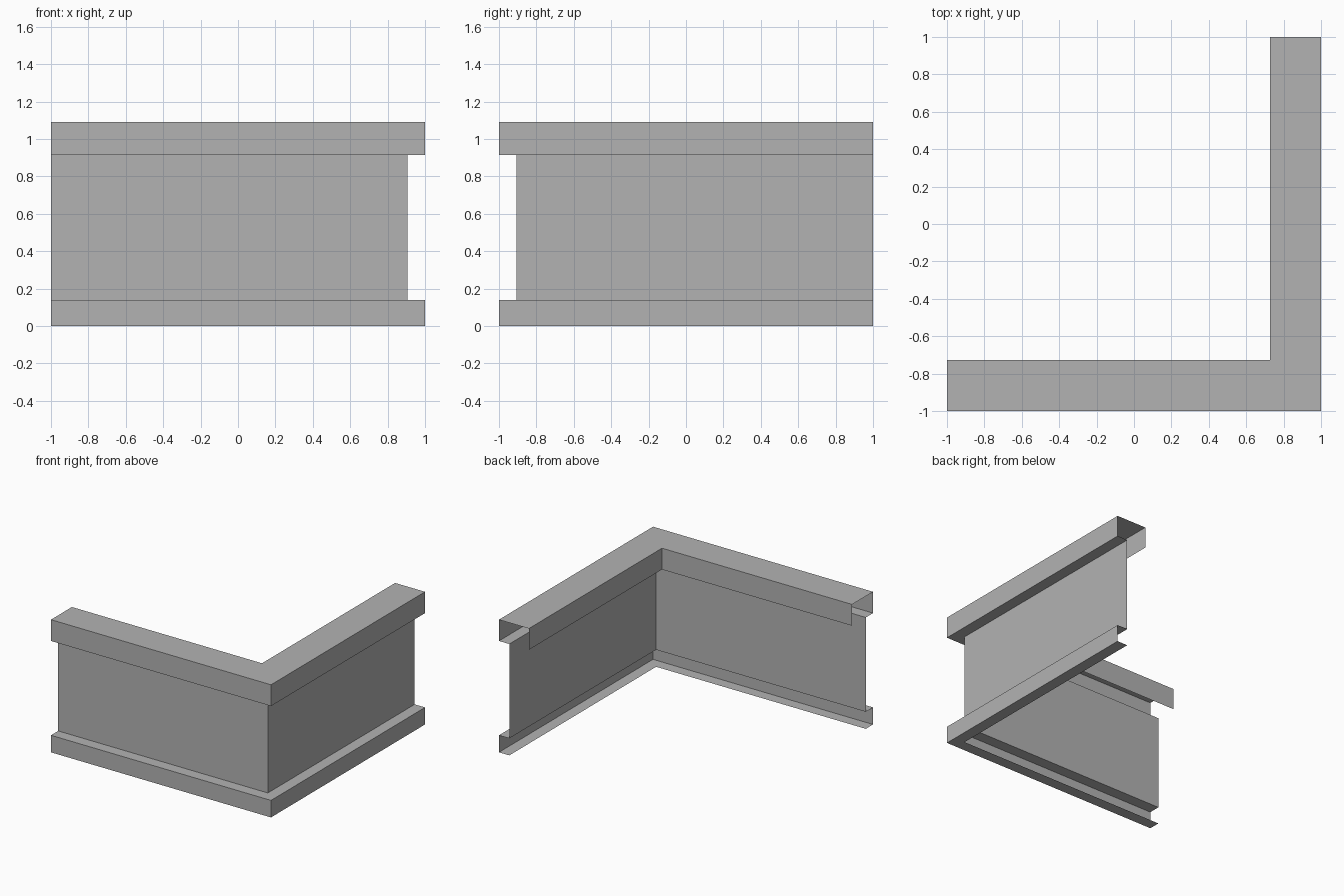
import bpy
import bmesh

cube = bpy.data.objects.get("Cube")
if cube:
    bpy.data.objects.remove(cube, do_unlink=True)

# Single flat colour
grey = bpy.data.materials.new("plain_grey")
grey.use_nodes = True
colour = (0.45, 0.45, 0.45, 1)
grey.diffuse_color = colour
grey.node_tree.nodes["Principled BSDF"].inputs["Base Color"].default_value = colour

# Main dimensions: depths are measured inward from the outer faces
HALF = 1.0
TOP, CAP_BOTTOM, BASE_TOP = 1.09, 0.915, 0.14
CAP_DEPTH, PANEL_DEPTH = 0.272, 0.094


def corner_sweep(name, profile):
    """Sweep an open (depth, height) profile around the mitred outer corner."""
    bm = bmesh.new()
    rows = []
    for d, z in profile:
        path = [(-HALF, d - HALF), (HALF - d, d - HALF), (HALF - d, HALF)]
        rows.append([bm.verts.new((x, y, z)) for x, y in path])
    for upper, lower in zip(rows, rows[1:]):
        for i in range(2):
            bm.faces.new((upper[i], lower[i], lower[i + 1], upper[i + 1]))
    mesh = bpy.data.meshes.new(name)
    bm.to_mesh(mesh)
    bm.free()
    mesh.materials.append(grey)
    obj = bpy.data.objects.new(name, mesh)
    bpy.context.collection.objects.link(obj)
    return obj


# Open-backed coping: inner lip, top, outer fascia and soffit
corner_sweep("parapet_cap", [(CAP_DEPTH, CAP_BOTTOM), (CAP_DEPTH, TOP), (0, TOP),
                             (0, CAP_BOTTOM), (PANEL_DEPTH, CAP_BOTTOM)])

# Recessed thin wall
corner_sweep("wall_panel", [(PANEL_DEPTH, CAP_BOTTOM), (PANEL_DEPTH, BASE_TOP)])

# Base trim: ledge, fascia and bottom flange
corner_sweep("base_trim", [(PANEL_DEPTH, BASE_TOP), (0, BASE_TOP),
                           (0, 0), (PANEL_DEPTH, 0)])
